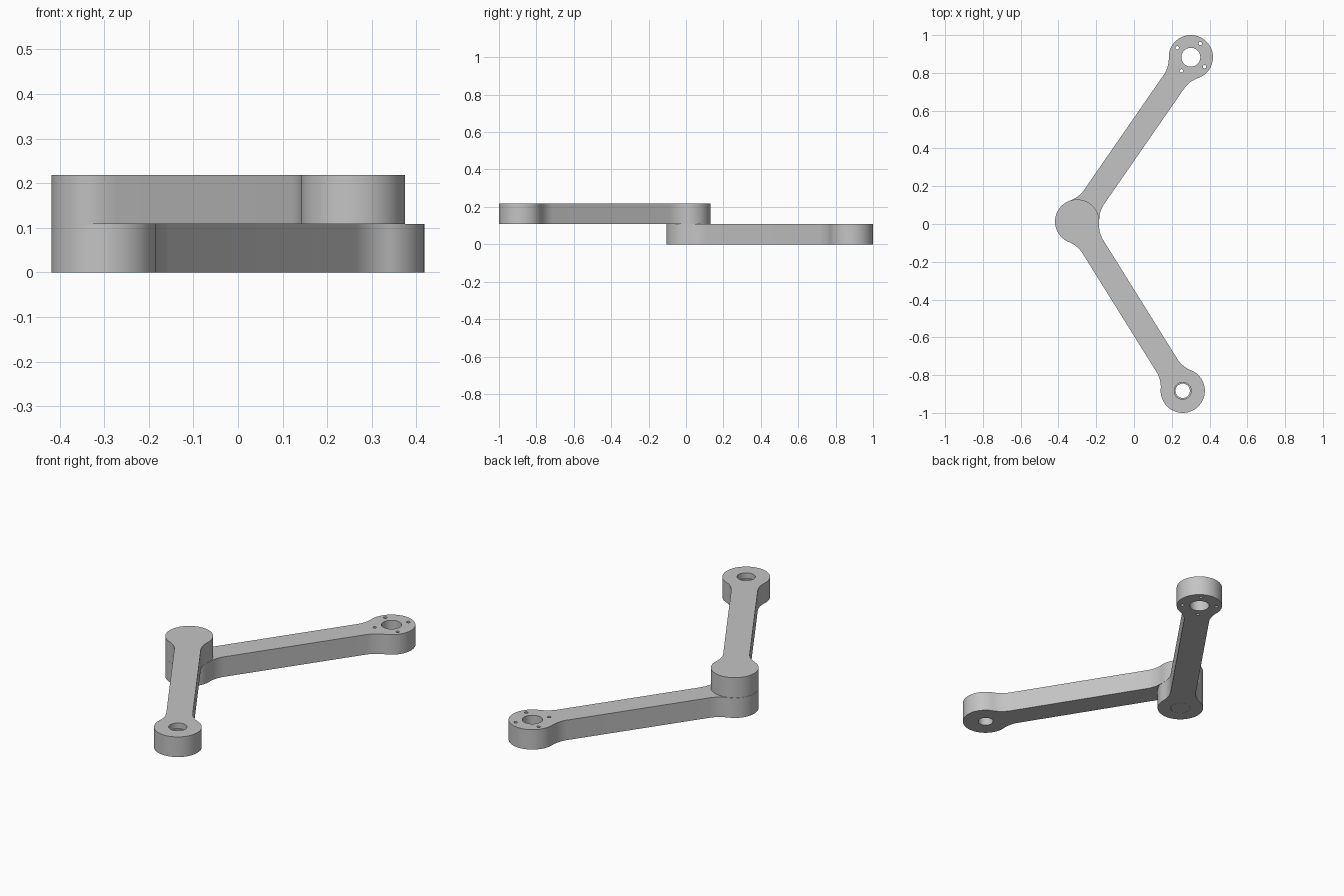
import bpy, bmesh, math
from mathutils import Vector

cube = bpy.data.objects.get("Cube")
if cube:
    bpy.data.objects.remove(cube, do_unlink=True)

grey = bpy.data.materials.new("grey_metal")
grey.use_nodes = True
colour = (0.55, 0.55, 0.55, 1)
grey.diffuse_color = colour
grey.node_tree.nodes["Principled BSDF"].inputs["Base Color"].default_value = colour

BOSS, HALF, FILLET = 0.117, 0.065, 0.15   # boss radius, bar half width, fillet radius
THICK, TOP = 0.109, 0.218
ELBOW = Vector((-0.301, 0.013))
REAR = Vector((0.301, 0.883))
FRONT = Vector((0.258, -0.883))


def arc(cx, cy, r, a0, a1, n):
    return [(cx + r * math.cos(a0 + (a1 - a0) * i / n),
             cy + r * math.sin(a0 + (a1 - a0) * i / n)) for i in range(n + 1)]


def arm_outline(length):
    """Bar with a round boss at each end, blended by concave fillets."""
    a = math.sqrt((BOSS + FILLET) ** 2 - (HALF + FILLET) ** 2)
    t = math.atan2(HALF + FILLET, a)
    quarter = arc(0, 0, BOSS, math.pi, t, 28)
    quarter += arc(a, HALF + FILLET, FILLET, t - math.pi, -math.pi / 2, 10)[1:]
    half = quarter + [(length - x, y) for x, y in reversed(quarter)]
    return half + [(x, -y) for x, y in reversed(half[1:-1])]


def finish(obj):
    obj.data.materials.clear()
    obj.data.materials.append(grey)
    bpy.ops.object.select_all(action='DESELECT')
    obj.select_set(True)
    bpy.context.view_layer.objects.active = obj
    bpy.ops.object.shade_smooth_by_angle(angle=math.radians(30))


def cylinder(name, pos, r, z0, z1, sides=48):
    bpy.ops.mesh.primitive_cylinder_add(vertices=sides, radius=r, depth=z1 - z0,
                                        location=(pos[0], pos[1], (z0 + z1) / 2))
    obj = bpy.context.object
    obj.name = name
    return obj


def arm(name, start, end, z0, z1, holes):
    axis = end - start
    angle = math.atan2(axis.y, axis.x)
    bm = bmesh.new()
    c, s = math.cos(angle), math.sin(angle)
    verts = [bm.verts.new((start.x + x * c - y * s, start.y + x * s + y * c, z0))
             for x, y in arm_outline(axis.length)]
    face = bm.faces.new(verts)
    top = bmesh.ops.extrude_face_region(bm, geom=[face])["geom"]
    bmesh.ops.translate(bm, vec=(0, 0, z1 - z0),
                        verts=[v for v in top if isinstance(v, bmesh.types.BMVert)])
    bmesh.ops.recalc_face_normals(bm, faces=bm.faces)
    mesh = bpy.data.meshes.new(name)
    bm.to_mesh(mesh)
    bm.free()
    obj = bpy.data.objects.new(name, mesh)
    bpy.context.collection.objects.link(obj)
    # Drill the holes
    for pos, r, low, high in holes:
        cutter = cylinder("hole_cutter", pos, r, low, high)
        cutter.hide_render = True
        mod = obj.modifiers.new("hole", 'BOOLEAN')
        mod.operation, mod.solver, mod.object = 'DIFFERENCE', 'EXACT', cutter
        bpy.context.view_layer.objects.active = obj
        bpy.ops.object.modifier_apply(modifier=mod.name)
        bpy.data.objects.remove(cutter, do_unlink=True)
    finish(obj)
    return obj


# Lower arm: bore and four bolt holes at the rear, shaft hole at the elbow
rear_dir = (REAR - ELBOW).normalized()
side_dir = Vector((-rear_dir.y, rear_dir.x))
lower_holes = [(REAR, 0.05, -0.1, 0.3), (ELBOW, 0.051, -0.1, 0.3)]
for d in (rear_dir, side_dir, -rear_dir, -side_dir):
    lower_holes.append((REAR + d * 0.088, 0.009, -0.1, 0.3))
arm("lower_arm", ELBOW, REAR, 0, THICK - 0.001, lower_holes)

# Upper arm: stepped bore at the front
arm("upper_arm", ELBOW, FRONT, THICK, TOP,
    [(FRONT, 0.038, 0, 0.4), (FRONT, 0.045, TOP - 0.03, 0.4)])

# Shaft joining the arms, flush with the underside
finish(cylinder("elbow_shaft", ELBOW, 0.05, 0, THICK + 0.01))
